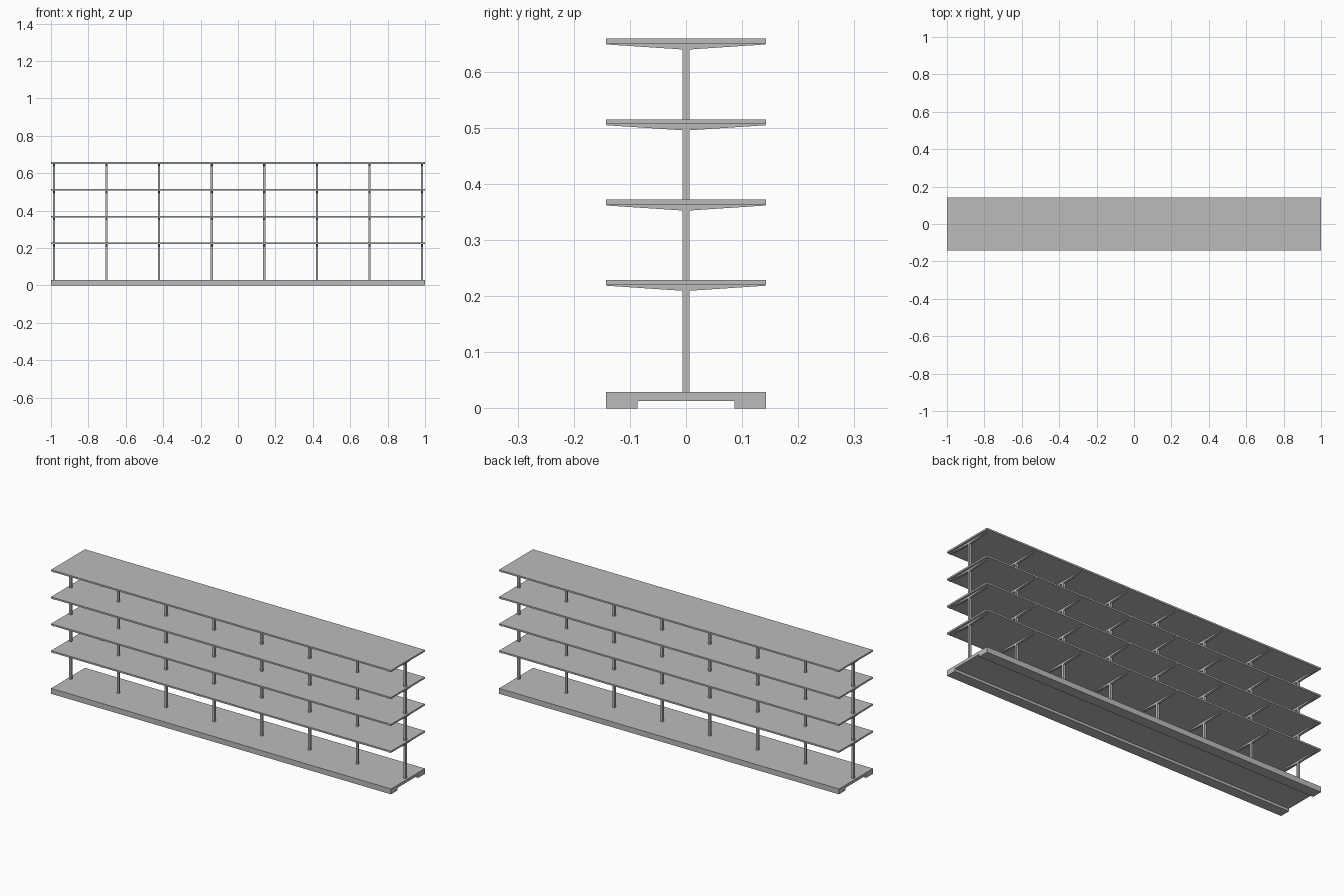
import bpy
import bmesh

if "Cube" in bpy.data.objects:
    bpy.data.objects.remove(bpy.data.objects["Cube"])

HALF_X, HALF_Y = 1.0, 0.1425
POST = 0.012                                   # square post width
SHELF_TOPS = (0.229, 0.372, 0.515, 0.659)
SHELF_THICK = 0.0085
BASE_TOP = 0.0287
POST_XS = [-0.984 + i * 1.968 / 7 for i in range(8)]

grey = bpy.data.materials.new("light grey")
grey.diffuse_color = (0.5, 0.5, 0.5, 1)
grey.use_nodes = True
grey.node_tree.nodes["Principled BSDF"].inputs["Base Color"].default_value = grey.diffuse_color


def extrude_profile(name, profile, x_min, x_max):
    """Closed (y, z) outline swept along x."""
    bm = bmesh.new()
    face = bm.faces.new([bm.verts.new((x_min, y, z)) for y, z in profile])
    swept = bmesh.ops.extrude_face_region(bm, geom=[face])["geom"]
    moved = [v for v in swept if isinstance(v, bmesh.types.BMVert)]
    bmesh.ops.translate(bm, verts=moved, vec=(x_max - x_min, 0, 0))
    bmesh.ops.recalc_face_normals(bm, faces=bm.faces)
    mesh = bpy.data.meshes.new(name)
    bm.to_mesh(mesh)
    bm.free()
    mesh.materials.append(grey)
    obj = bpy.data.objects.new(name, mesh)
    bpy.context.collection.objects.link(obj)
    return obj


def mirrored(half):
    """Complete a half outline across y = 0."""
    return half + [(-y, z) for y, z in reversed(half)]


# Base plinth with a wide channel underneath
extrude_profile("base", mirrored([
    (HALF_Y, BASE_TOP), (HALF_Y, 0), (0.0865, 0), (0.0865, 0.0135),
])[::1], -HALF_X, HALF_X)

# Shelf boards
for top in SHELF_TOPS:
    low = top - SHELF_THICK
    extrude_profile("shelf", mirrored([(HALF_Y, top), (HALF_Y, low)]),
                    -HALF_X, HALF_X)

# Posts, each with a tapered bracket under every shelf
for x in POST_XS:
    x0, x1 = x - POST / 2, x + POST / 2
    extrude_profile("post", mirrored([
        (POST / 2, BASE_TOP), (POST / 2, SHELF_TOPS[-1] - SHELF_THICK)]), x0, x1)
    for top in SHELF_TOPS:
        low = top - SHELF_THICK
        extrude_profile("bracket", mirrored([
            (0.1415, low), (0.1415, top - 0.0105), (POST / 2, top - 0.0195)]),
            x0, x1)
